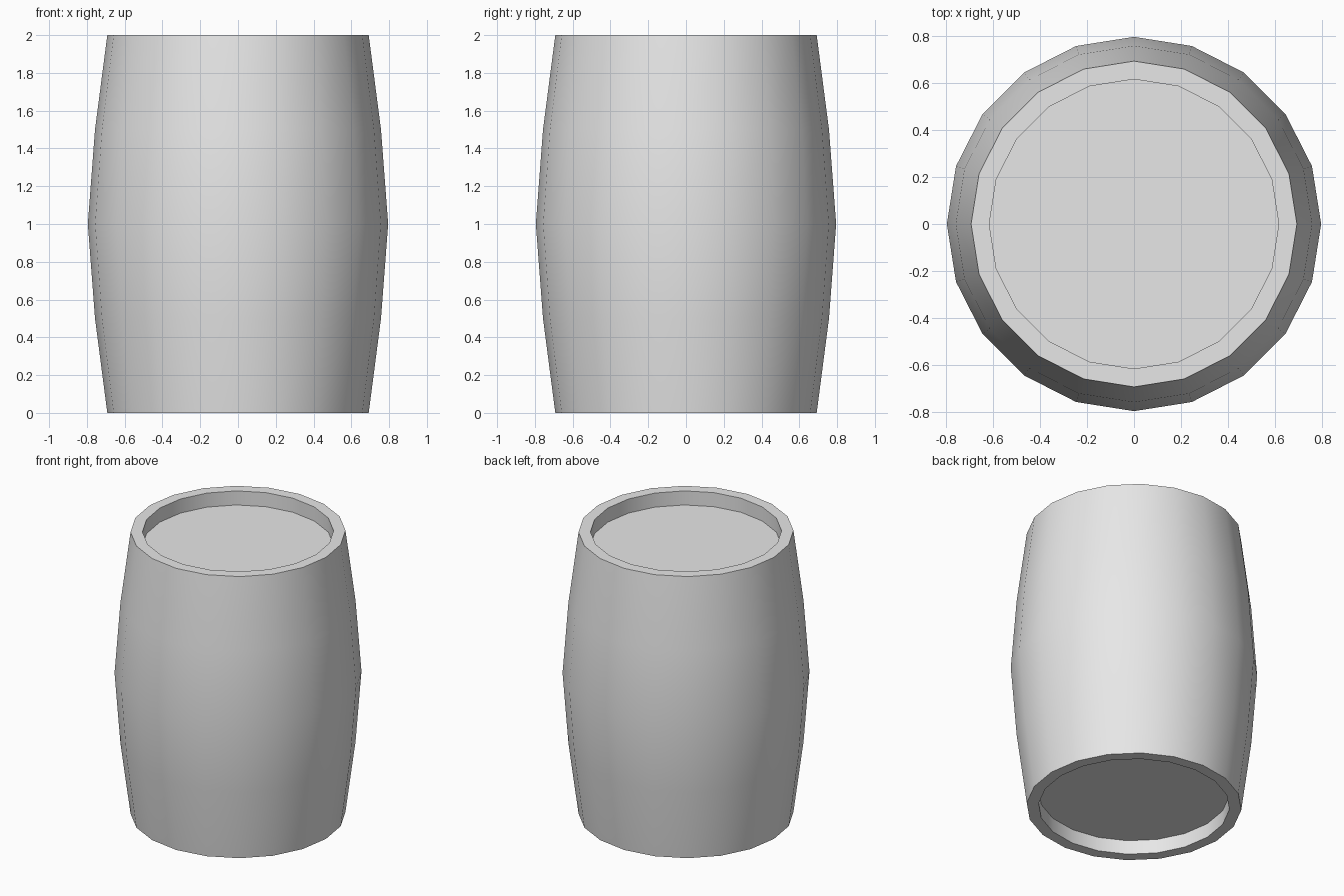
import bpy
import bmesh
from math import cos, sin, radians, tau

SIDES = 20
RECESS = 0.1

default = bpy.data.objects.get("Cube")
if default:
    bpy.data.objects.remove(default, do_unlink=True)

grey = bpy.data.materials.new("light_grey")
grey.use_nodes = True
grey.diffuse_color = (0.8, 0.8, 0.8, 1)
grey.node_tree.nodes["Principled BSDF"].inputs["Base Color"].default_value = grey.diffuse_color


def ring(bm, radius, z):
    """One level ring of vertices."""
    angles = [tau * i / SIDES for i in range(SIDES)]
    return [bm.verts.new((radius * cos(a), radius * sin(a), z)) for a in angles]


# Half profile from the lower recessed head to the bulge, mirrored for the upper half
lower = [(0.615, RECESS), (0.615, 0), (0.692, 0), (0.757, 0.5)]
upper = [(r, 2 - z) for r, z in reversed(lower)]
profile = lower + [(0.795, 1)] + upper

# Barrel body: staves, flat rims and recessed heads in one closed shell
bm = bmesh.new()
rings = [ring(bm, r, z) for r, z in profile]
for a, b in zip(rings, rings[1:]):
    for i in range(SIDES):
        j = (i + 1) % SIDES
        bm.faces.new((a[i], a[j], b[j], b[i]))
bm.faces.new(rings[0])
bm.faces.new(rings[-1])
bmesh.ops.recalc_face_normals(bm, faces=bm.faces)

mesh = bpy.data.meshes.new("barrel_body")
bm.to_mesh(mesh)
bm.free()
mesh.materials.append(grey)
barrel = bpy.data.objects.new("barrel_body", mesh)
bpy.context.collection.objects.link(barrel)

# Smooth staves with crisp rims
bpy.ops.object.select_all(action="DESELECT")
barrel.select_set(True)
bpy.context.view_layer.objects.active = barrel
bpy.ops.object.shade_smooth_by_angle(angle=radians(30))
